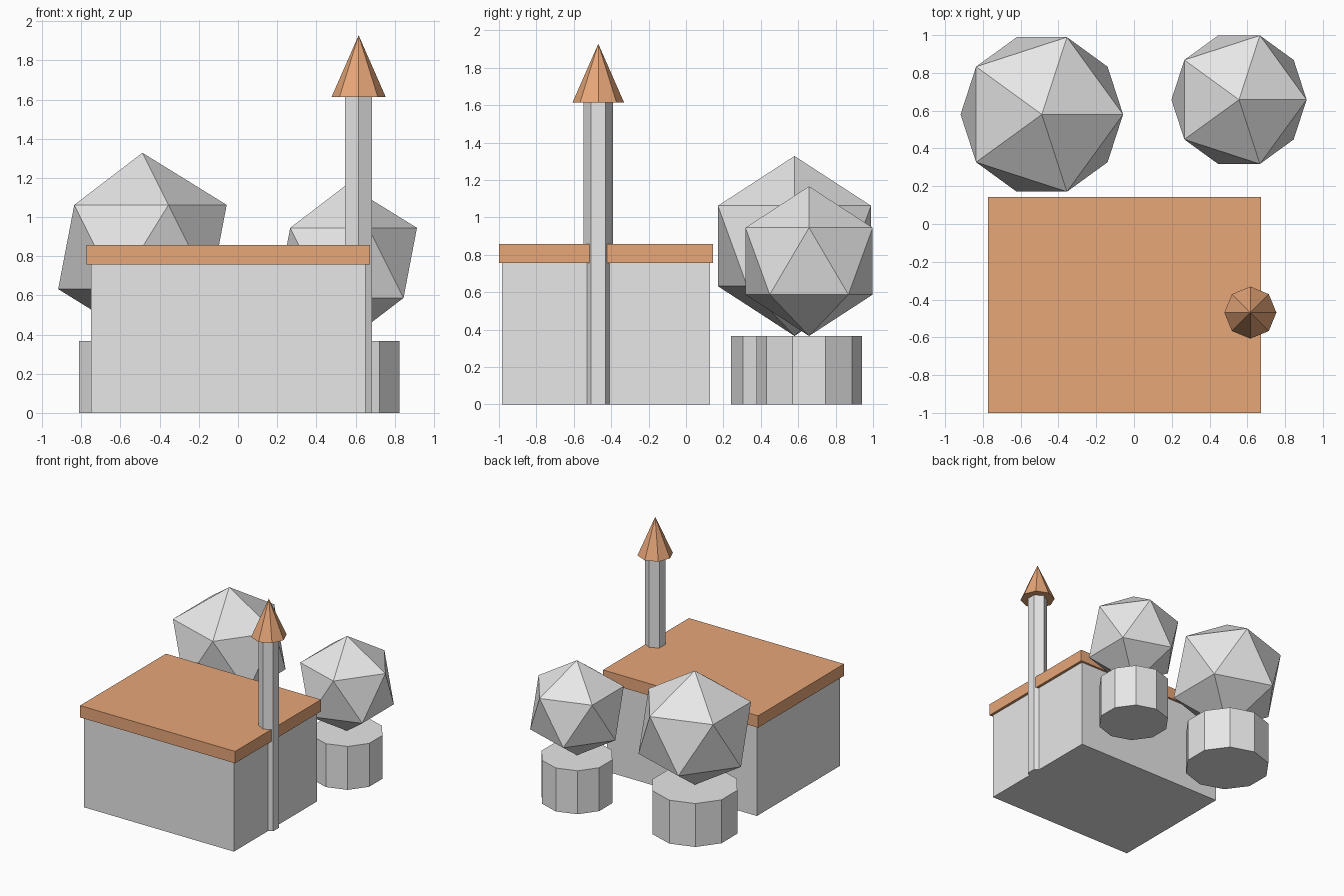
import bpy

# Remove the default cube
default = bpy.data.objects.get("Cube")
if default:
    bpy.data.objects.remove(default, do_unlink=True)


def make_material(name, rgb):
    mat = bpy.data.materials.new(name)
    mat.use_nodes = True
    color = (*rgb, 1.0)
    mat.diffuse_color = color
    mat.node_tree.nodes["Principled BSDF"].inputs["Base Color"].default_value = color
    return mat


GREY = make_material("light grey", (0.8, 0.8, 0.8))
ORANGE = make_material("roof orange", (0.8, 0.385, 0.19))


def finish(name, mat):
    obj = bpy.context.object
    obj.name = obj.data.name = name
    obj.data.materials.clear()
    obj.data.materials.append(mat)
    return obj


def box(name, mat, center, half_x, half_y, z0, z1):
    bpy.ops.mesh.primitive_cube_add(size=2, location=(*center, (z0 + z1) / 2))
    obj = finish(name, mat)
    for v in obj.data.vertices:
        v.co.x *= half_x
        v.co.y *= half_y
        v.co.z *= (z1 - z0) / 2


def prism(name, mat, center, sides, radius, z0, z1, top_radius=None):
    if top_radius is None:
        top_radius = radius
    bpy.ops.mesh.primitive_cone_add(
        vertices=sides, radius1=radius, radius2=top_radius,
        depth=z1 - z0, location=(*center, (z0 + z1) / 2))
    finish(name, mat)


def tree(side, center, radius):
    # Short ten-sided trunk with a faceted ball balanced on top
    trunk_top = 0.366
    prism(side + "_tree_trunk", GREY, center, 10, radius * 0.706, 0, trunk_top)
    bpy.ops.mesh.primitive_ico_sphere_add(
        subdivisions=1, radius=radius, location=(*center, trunk_top + radius))
    finish(side + "_tree_foliage", GREY)


# House
house = (-0.05, -0.428)
box("walls", GREY, house, 0.70, 0.555, 0, 0.757)
box("roof", ORANGE, house, 0.723, 0.572, 0.757, 0.857)

# Chimney with its pointed cap
chimney = (0.616, -0.469)
prism("chimney", GREY, chimney, 6, 0.079, 0, 1.614)
prism("chimney_cap", ORANGE, chimney, 8, 0.138, 1.614, 1.928, top_radius=0)

# Trees behind the house
tree("right", (-0.488, 0.58), 0.481)
tree("left", (0.556, 0.658), 0.40)
